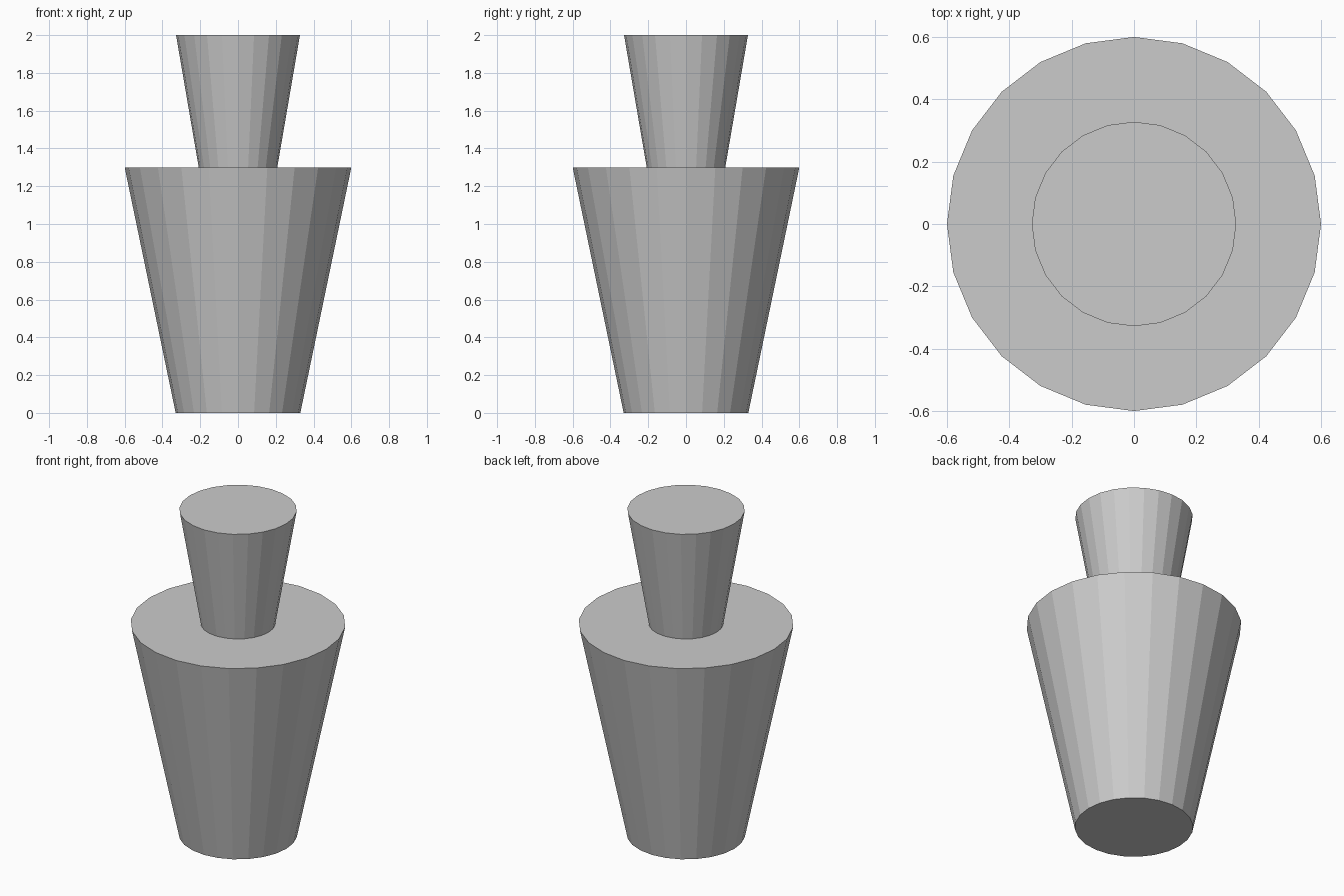
import bpy

if "Cube" in bpy.data.objects:
    bpy.data.objects.remove(bpy.data.objects["Cube"])

SIDES = 24


def tapered_part(name, bottom_radius, top_radius, z_bottom, z_top):
    """Flat-shaded, capped frustum standing between two heights."""
    bpy.ops.mesh.primitive_cone_add(
        vertices=SIDES,
        radius1=bottom_radius,
        radius2=top_radius,
        depth=z_top - z_bottom,
        end_fill_type='NGON',
        location=(0, 0, (z_bottom + z_top) / 2),
    )
    part = bpy.context.object
    part.name = name
    return part


# Large body widening upwards
tapered_part("body", 0.33, 0.60, 0.0, 1.3)

# Smaller flared neck standing on the body
tapered_part("neck", 0.208, 0.328, 1.3, 2.0)
